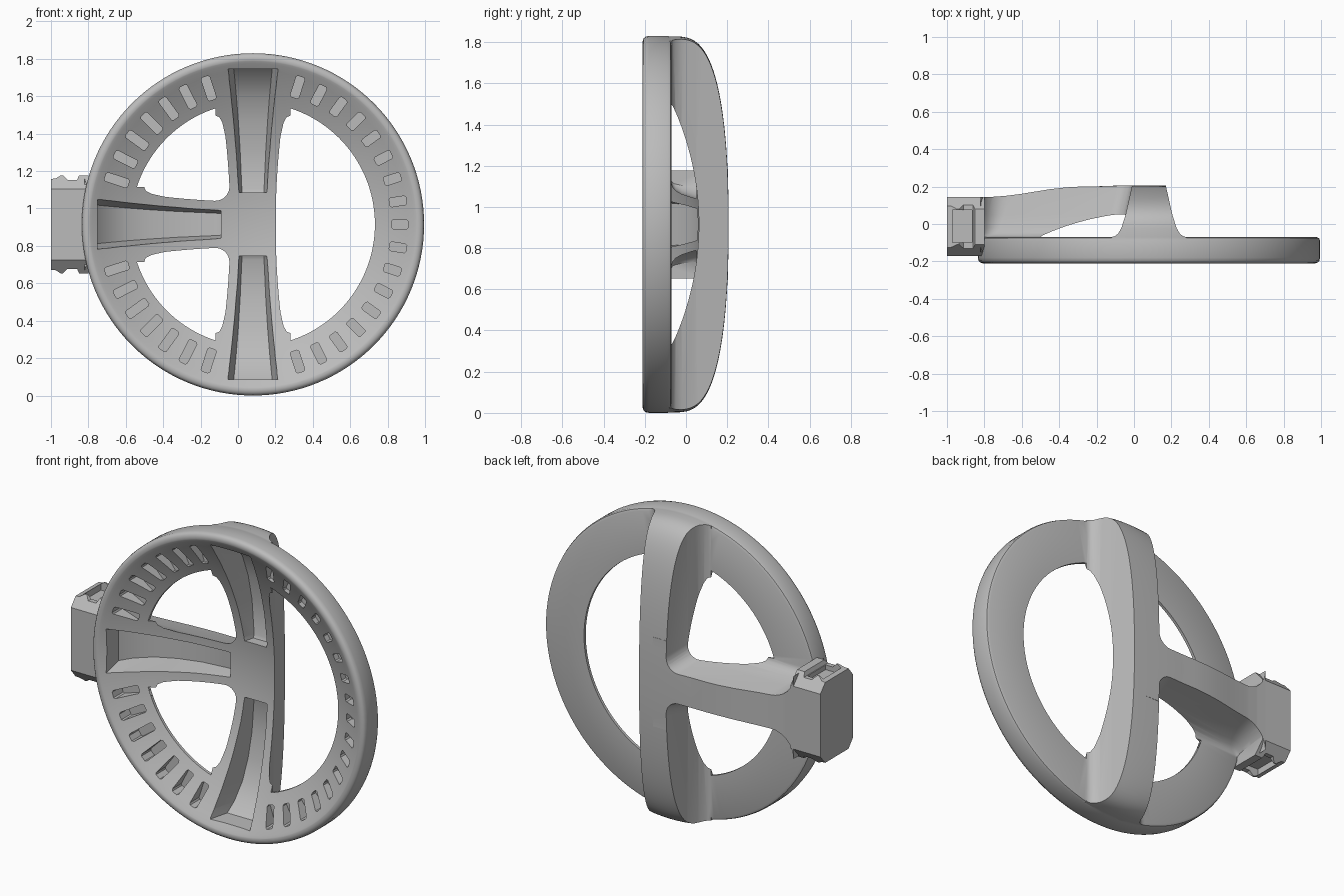
import bpy, bmesh
from math import sin, cos, pi, radians
from mathutils import Matrix, Vector

cube = bpy.data.objects.get("Cube")
if cube:
    bpy.data.objects.remove(cube)

CENTRE = Vector((0.08, 0, 0.915))      # wheel axis runs along y
R = 0.915
grey = bpy.data.materials.new("light grey")
grey.use_nodes = True
grey.diffuse_color = (0.5, 0.5, 0.5, 1)
grey.node_tree.nodes["Principled BSDF"].inputs["Base Color"].default_value = (0.5, 0.5, 0.5, 1)


def loft(name, rings, closed=False):
    """Solid through a list of equal-length point loops, relative to the wheel axis."""
    bm = bmesh.new()
    loops = [[bm.verts.new(CENTRE + Vector(p)) for p in ring] for ring in rings]
    n = len(loops[0])
    for a, b in zip(loops, loops[1:] + (loops[:1] if closed else [])):
        for i in range(n):
            j = (i + 1) % n
            bm.faces.new((a[i], a[j], b[j], b[i]))
    if not closed:
        bm.faces.new(loops[0])
        bm.faces.new(loops[-1])
    bmesh.ops.remove_doubles(bm, verts=bm.verts, dist=1e-5)
    bmesh.ops.recalc_face_normals(bm, faces=bm.faces)
    mesh = bpy.data.meshes.new(name)
    bm.to_mesh(mesh)
    bm.free()
    mesh.materials.append(grey)
    ob = bpy.data.objects.new(name, mesh)
    bpy.context.collection.objects.link(ob)
    return ob


def lathe(name, profile, segments=128):
    """Revolve (radius, y) points about the wheel axis."""
    turns = [2 * pi * i / segments for i in range(segments)]
    return loft(name, [[(r * cos(t), y, r * sin(t)) for r, y in profile] for t in turns], True)


def combine(target, other, operation):
    mod = target.modifiers.new(operation, 'BOOLEAN')
    mod.operation, mod.solver, mod.object = operation, 'EXACT', other
    bpy.context.view_layer.objects.active = target
    bpy.ops.object.modifier_apply(modifier=mod.name)
    bpy.data.objects.remove(other)


def bowl(r):
    return 0.068 - 0.365 * r * r


def dome(r):
    return -0.07 + 0.277 * max(0, 1 - (r / 0.913) ** 2.3) ** 0.3125


# Outline of the three spokes, filleted at the hub and flared at the connector
def spoke_outline(y, w, fillet=0.08, end=-0.9):
    f = 0.25 - w
    arc = [i * pi / 16 for i in range(9)]
    side = [(-w, 1)]
    side += [(-w - fillet + fillet * cos(t), w + fillet - fillet * sin(t)) for t in arc]
    side += [(end + f - f * sin(t), w + f - f * cos(t)) for t in arc]
    side = [(w, 1)] + side
    return [(u, y, v) for u, v in side + [(u, -v) for u, v in reversed(side)]]


spoke_levels = [(-0.15, 0.2), (-0.07, 0.2), (-0.064, 0.18), (-0.05, 0.164),
                (-0.02, 0.147), (0.05, 0.125), (0.25, 0.08)]
spokes = loft("spokes", [spoke_outline(y, w) for y, w in spoke_levels])

# Domed back envelope, joined with the side arm's own back curve
radii = [R * 0.998 * sin(i * pi / 56) for i in range(28)] + [0.913]
envelope = lathe("envelope", [(0, -0.2)] + [(r, dome(r)) for r in radii] + [(0.913, -0.2)])
arm_back = [(0, -0.19), (0, 0.203), (-0.35, 0.201), (-0.44, 0.196), (-0.53, 0.186), (-0.61, 0.173),
            (-0.69, 0.16), (-0.77, 0.15), (-0.84, 0.145), (-0.93, 0.144), (-0.93, -0.19)]
arm = loft("arm_envelope", [[(x, y, z) for x, y in arm_back] for z in (-0.27, 0.27)])
combine(envelope, arm, 'UNION')
combine(spokes, envelope, 'INTERSECT')

# Rim
wheel = lathe("wheel", [(0.652, -0.07), (0.897, -0.07), (0.91, -0.076), (R, -0.09), (R, -0.18),
                        (0.911, -0.197), (0.903, -0.206), (0.89, -0.21), (0.652, -0.21)])
combine(wheel, spokes, 'UNION')

# Connector block with ridged top and bottom and chamfered corners
ridge = [(-1.08, 0.243), (-1.055, 0.245), (-1.02, 0.267), (-0.992, 0.238), (-0.94, 0.238),
         (-0.93, 0.262), (-0.88, 0.265)]
outline = ridge + [(x, -z) for x, z in reversed(ridge)]
block = loft("connector", [[(x, y, z) for x, z in outline] for y in (-0.17, 0.144)])
octagon = [(-0.17, 0.19), (-0.11, 0.262), (0.08, 0.262), (0.144, 0.19)]
octagon += [(y, -z) for y, z in reversed(octagon)]
combine(block, loft("chamfer", [[(x, y, z) for y, z in octagon] for x in (-1.2, 0)]), 'INTERSECT')
for s in (-1, 1):
    recess = [(-1.05, -0.1), (-0.945, -0.1), (-0.945, 0.075), (-1.05, 0.075)]
    combine(block, loft("recess", [[(x, y, s * z) for x, y in recess] for z in (0.21, 0.3)]),
            'DIFFERENCE')
combine(wheel, block, 'UNION')

# Dished front
steps = [0.86 * i / 24 for i in range(25)]
dish = [(r, bowl(r)) for r in steps] + [(0.872, -0.208), (0.885, -0.213), (0.885, -0.3), (0, -0.3)]
combine(wheel, lathe("dish", dish), 'DIFFERENCE')

# Long pocket in the front of each spoke: radius, half width, floor depth
pocket = [(0.17, 0.074, 0.115), (0.19, 0.076, 0.125), (0.4, 0.088, 0.118), (0.55, 0.1, 0.095),
          (0.68, 0.113, 0.055), (0.78, 0.125, -0.01), (0.83, 0.132, -0.07)]
for angle in (90, 180, 270):
    turn = Matrix.Rotation(radians(-angle), 3, 'Y')
    rings = [[turn @ Vector(p) for p in ((r, bowl(r) - 0.05, -w - 0.012), (r, bowl(r) - 0.05, w + 0.012),
                                         (r, d, w * 0.78), (r, d, -w * 0.78))] for r, w, d in pocket]
    combine(wheel, loft("pocket", rings), 'DIFFERENCE')

# Radial slots around the rim
slot_angles = [9 * k for k in range(-8, 9)] + [s * (108 + 9 * k) for s in (-1, 1) for k in range(7)]
for angle in slot_angles:
    turn = Matrix.Rotation(radians(-angle), 3, 'Y')
    inner = 0.7 + 0.04 * max(0, cos(radians(angle)))
    plan = [(inner, -0.016), (inner + 0.008, -0.024), (0.822, -0.024), (0.83, -0.016)]
    plan += [(r, -w) for r, w in reversed(plan)]
    rings = [[turn @ Vector((r, y, w)) for r, w in plan] for y in (-0.25, -0.092)]
    combine(wheel, loft("slot", rings), 'DIFFERENCE')

# Smooth shading with crisp edges
bpy.ops.object.select_all(action='DESELECT')
wheel.select_set(True)
bpy.context.view_layer.objects.active = wheel
bpy.ops.object.shade_smooth_by_angle(angle=radians(35))
